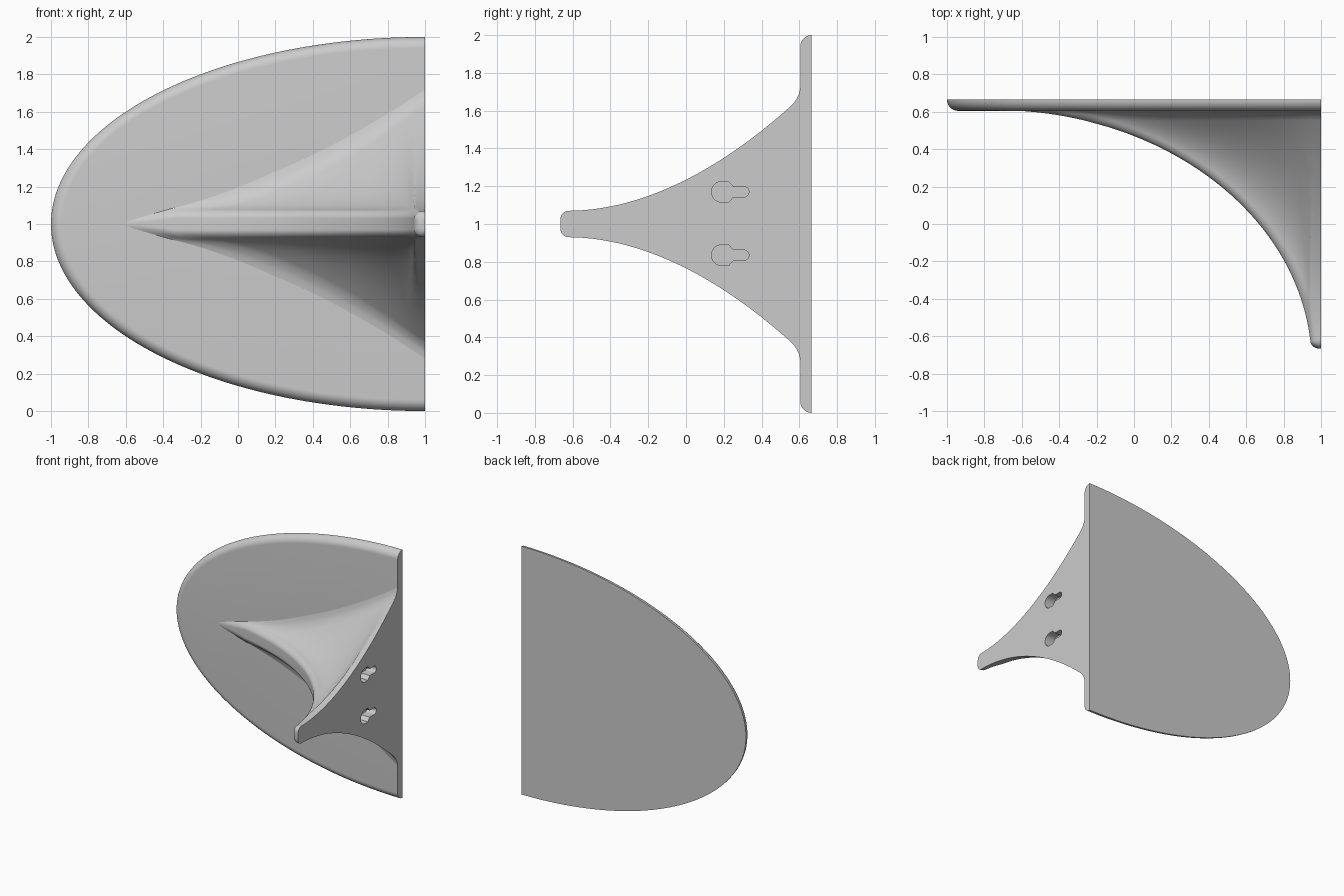
import bpy, bmesh
from math import sin, cos, pi, sqrt, hypot, radians

if "Cube" in bpy.data.objects:
    bpy.data.objects.remove(bpy.data.objects["Cube"])

grey = bpy.data.materials.new("light grey")
grey.use_nodes = True
grey.diffuse_color = (0.6, 0.6, 0.6, 1)
grey.node_tree.nodes["Principled BSDF"].inputs["Base Color"].default_value = grey.diffuse_color

CUT = 1.0               # flat side of the whole model
BACK, FRONT = 0.665, 0.605
TIP = -0.62             # where the nose of the fin starts to round off


def loft(name, rings):
    """Skin closed rings of equal length and cap both ends."""
    bm = bmesh.new()
    loops = [[bm.verts.new(p) for p in ring] for ring in rings]
    n = len(loops[0])
    for a, b in zip(loops, loops[1:]):
        for i in range(n):
            j = (i + 1) % n
            bm.faces.new((a[i], a[j], b[j], b[i]))
    bm.faces.new(loops[0])
    bm.faces.new(loops[-1])
    bmesh.ops.recalc_face_normals(bm, faces=bm.faces)
    mesh = bpy.data.meshes.new(name)
    bm.to_mesh(mesh)
    bm.free()
    obj = bpy.data.objects.new(name, mesh)
    mesh.materials.append(grey)
    bpy.context.collection.objects.link(obj)
    return obj


def activate(obj):
    bpy.ops.object.select_all(action='DESELECT')
    obj.select_set(True)
    bpy.context.view_layer.objects.active = obj


def round_off(d, r):
    """Inset of a rounded corner at distance d from its edge."""
    k = min(max(1 - d / r, 0), 1)
    return r * (1 - sqrt(1 - k * k))


# Half-elliptical back plate with a rounded front rim
def plate_ring(y, inset):
    angles = [pi / 2 + pi * i / 96 for i in range(97)]
    return [(CUT + (2 - inset) * cos(a), y, 1 + (1 - inset) * sin(a)) for a in angles]


rim = BACK - FRONT
arc = [pi / 2 * i / 10 for i in range(11)]
plate = loft("back_plate", [plate_ring(BACK - rim * sin(a), rim * (1 - cos(a))) for a in arc])


# Curved fin: elliptical ridge line, flaring to the plate
CX, RX, RY = -0.75, 1.7, 1.36


def ridge_x(y):
    return CX + RX * sqrt(1 - ((y - CX) / RY) ** 2)


def ridge_y(x):
    k = 1 - ((x - CX) / RX) ** 2
    return max(TIP, CX + RY * sqrt(max(k, 0)))


def half_width(x, y):
    u = max(x + 0.62, 0) / 1.62
    base = 0.04 + 0.63 * u ** 1.75
    ridge = min(0.07, base)
    r = ridge_y(x)
    t = min(max((y - r) / max(FRONT - r, 1e-4), 0), 1)
    w = ridge + (base - ridge) * t ** 1.9
    w += round_off(FRONT - y, 0.05) * min(1, 2 * u)
    depth = (hypot((x - CX) / RX, (y - CX) / RY) - 1) * 1.5
    return max(w - round_off(max(depth, 0), 0.04), 0.003)


def fin_ring(y, inset=0.0):
    yc = max(y, TIP)
    x0 = ridge_x(yc)
    side = []
    for i in range(49):
        s = 1 - (i / 48) ** 1
        x = x0 + (CUT - x0) * s ** 2
        w = max(half_width(x, yc) - inset, 0.003)
        side.append((x + inset * (1 - s ** 2), w))
    return ([(x, y, 1 + w) for x, w in side]
            + [(x, y, 1 - w) for x, w in reversed(side)])


nose = 0.045
rings = [fin_ring(TIP - nose * cos(a), nose * (1 - sin(a))) for a in arc[:-1]]
rings += [fin_ring(TIP + (0.55 - TIP) * i / 36) for i in range(37)]
rings += [fin_ring(FRONT - 0.05 * cos(a)) for a in arc[1:]]
fin = loft("fin", rings)


# Keyhole pockets cut into the flat side
def keyhole_outline(z):
    big, slot = 0.055, 0.027
    pts = [(0.245, big * 0.6), (0.225, big)]
    pts += [(0.19 + big * cos(a), big * sin(a)) for a in [pi / 2 + pi * i / 16 for i in range(17)]]
    pts += [(0.225, -big), (0.245, -big * 0.6), (0.25, -slot)]
    pts += [(0.306 + slot * cos(a), slot * sin(a)) for a in [-pi / 2 + pi * i / 12 for i in range(13)]]
    pts.append((0.25, slot))
    return [(y, z + h) for y, h in pts]


for z in (0.835, 1.17):
    outline = keyhole_outline(z)
    cutter = loft("keyhole_cutter", [[(x, y, h) for y, h in outline] for x in (CUT - 0.08, CUT + 0.05)])
    cutter.hide_render = True
    activate(fin)
    mod = fin.modifiers.new("keyhole", 'BOOLEAN')
    mod.operation = 'DIFFERENCE'
    mod.solver = 'EXACT'
    mod.object = cutter
    bpy.ops.object.modifier_apply(modifier=mod.name)
    bpy.data.objects.remove(cutter)

for obj in (plate, fin):
    activate(obj)
    bpy.ops.object.shade_smooth_by_angle(angle=radians(35))
